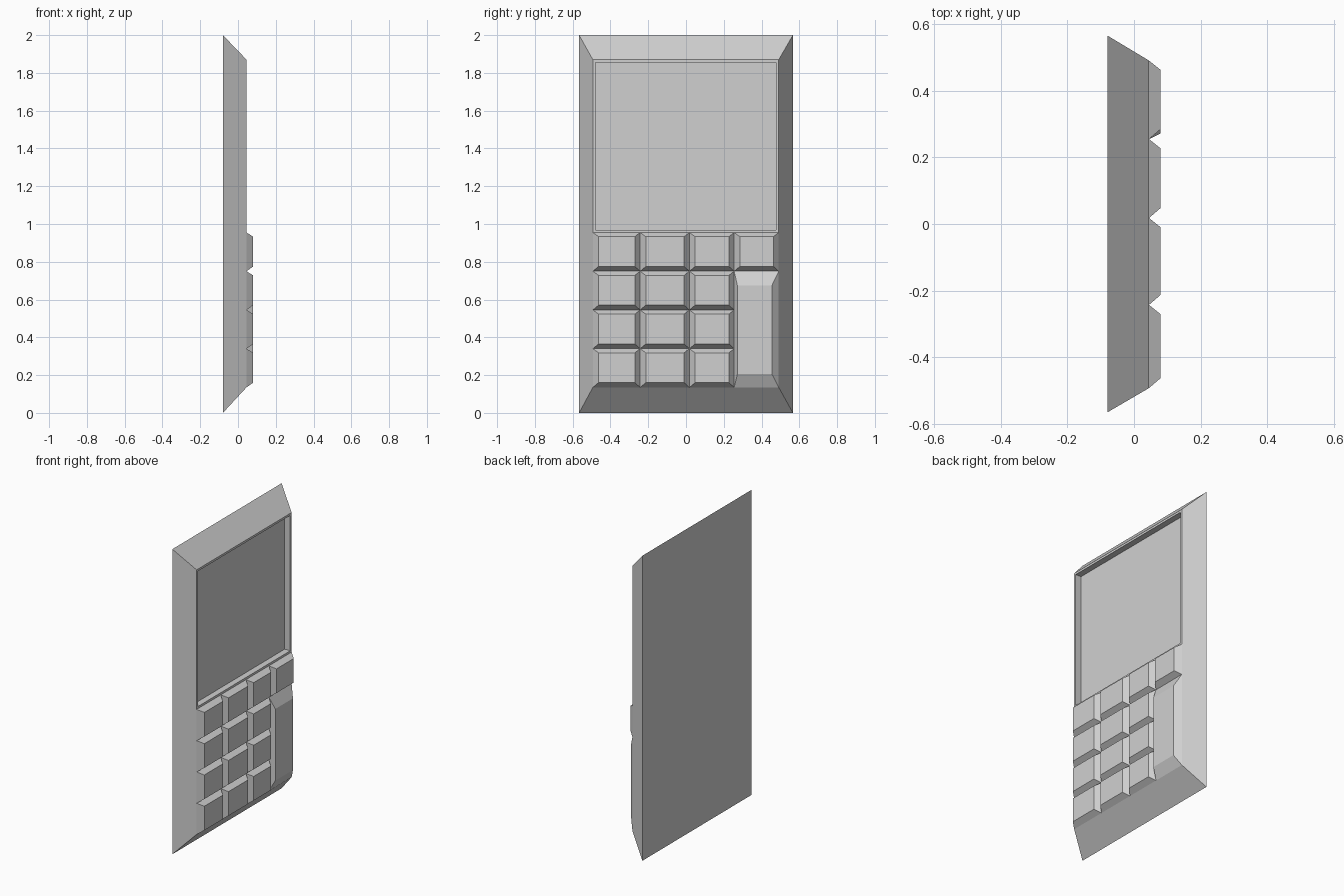
import bpy
import bmesh

cube = bpy.data.objects.get("Cube")
if cube:
    bpy.data.objects.remove(cube, do_unlink=True)

grey = bpy.data.materials.new("plain_grey")
grey.use_nodes = True
grey.diffuse_color = (0.63, 0.63, 0.63, 1)
grey.node_tree.nodes["Principled BSDF"].inputs["Base Color"].default_value = (0.63, 0.63, 0.63, 1)


def frustum(base, top, x0, x1):
    """Tapered block along +x; base and top are (y0, y1, z0, z1)."""
    bm = bmesh.new()
    rings = []
    for x, (y0, y1, z0, z1) in ((x0, base), (x1, top)):
        corners = ((y0, z0), (y1, z0), (y1, z1), (y0, z1))
        rings.append([bm.verts.new((x, y, z)) for y, z in corners])
    a, b = rings
    bm.faces.new(a[::-1])
    bm.faces.new(b)
    for i in range(4):
        j = (i + 1) % 4
        bm.faces.new((a[i], a[j], b[j], b[i]))
    bmesh.ops.recalc_face_normals(bm, faces=bm.faces)
    return bm


def finish(bm, name):
    mesh = bpy.data.meshes.new(name)
    bm.to_mesh(mesh)
    bm.free()
    mesh.materials.append(grey)
    obj = bpy.data.objects.new(name, mesh)
    bpy.context.collection.objects.link(obj)
    return obj


FRONT, KEY_TOP = 0.045, 0.08
columns = [-0.493, -0.243, 0.018, 0.255, 0.491]
rows = [0.135, 0.34, 0.545, 0.75, 0.955]

# Case with bevelled sides
body = frustum((-0.566, 0.566, 0, 2),
               (columns[0], columns[-1], rows[0], 1.87), -0.08, FRONT)

# Split the front above the keypad, then sink the screen inside a thin rim
front = max(body.faces, key=lambda f: f.calc_center_median().x)
bmesh.ops.bisect_plane(body, geom=[front, *front.edges, *front.verts],
                       plane_co=(0, 0, rows[-1]), plane_no=(0, 0, 1))
screen = max((f for f in body.faces if f.normal.x > 0.99),
             key=lambda f: f.calc_center_median().z)
bmesh.ops.inset_individual(body, faces=[screen], thickness=0.02)
bmesh.ops.inset_individual(body, faces=[screen], thickness=0, depth=-0.04)
finish(body, "case")

# Keypad, leaving the lower three places of the last column to the tall key
for r in range(4):
    for c in range(4):
        if c == 3 and r < 3:
            continue
        y0, y1, z0, z1 = columns[c], columns[c + 1], rows[r], rows[r + 1]
        key = frustum((y0, y1, z0, z1),
                      (y0 + 0.03, y1 - 0.028, z0 + 0.025, z1 - 0.022),
                      FRONT, KEY_TOP)
        finish(key, f"key_row_{r + 1}_column_{c + 1}")

tall = frustum((columns[3], columns[4], rows[0], rows[3]),
               (0.272, 0.455, 0.205, 0.675), FRONT, KEY_TOP)
finish(tall, "tall_key")
